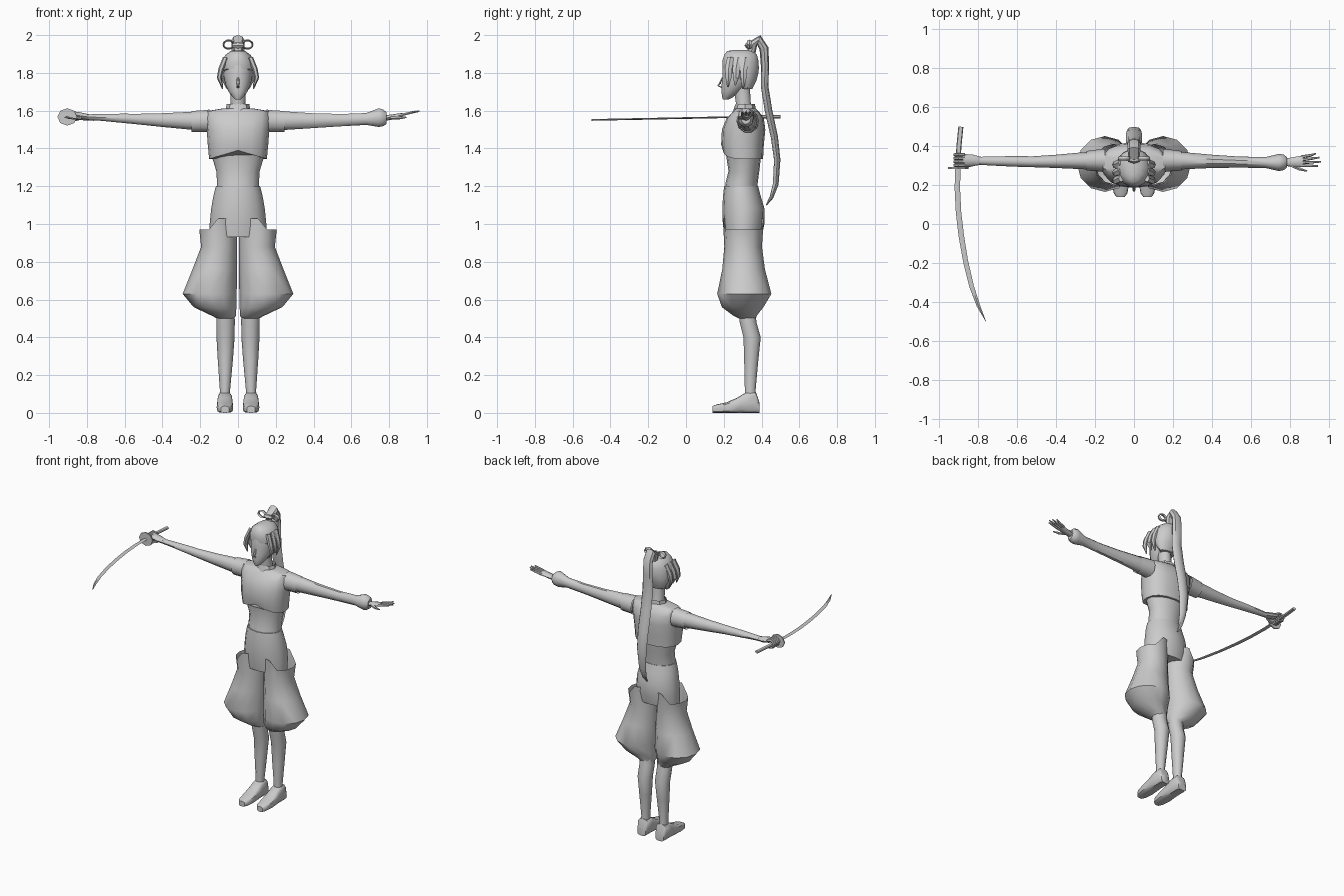
import bpy, bmesh, math
from mathutils import Vector

X, Y, Z = Vector((1, 0, 0)), Vector((0, 1, 0)), Vector((0, 0, 1))


def tube(name, rings, n, side=X, axis=None, mirror=False, caps=True, power=1.0, edit=None):
    """Loft rings (x, y, z, radius_along_side, other_radius) along a fixed axis or the path."""
    bm = bmesh.new()
    pts = [Vector(r[:3]) for r in rings]
    loops = []
    for i, r in enumerate(rings):
        t = axis or (pts[min(i + 1, len(pts) - 1)] - pts[max(i - 1, 0)]).normalized()
        v = t.cross(side).normalized()
        u = v.cross(t)
        loop = []
        for k in range(n):
            a = 2 * math.pi * k / n
            c, s = [math.copysign(abs(f) ** power, f) for f in (math.cos(a), math.sin(a))]
            loop.append(bm.verts.new(pts[i] + u * r[3] * c + v * r[4] * s))
        loops.append(loop)
    for a, b in zip(loops, loops[1:]):
        for k in range(n):
            bm.faces.new((a[k], a[(k + 1) % n], b[(k + 1) % n], b[k]))
    if caps:
        bm.faces.new(loops[0])
        bm.faces.new(loops[-1])
    if edit:
        for vert in bm.verts:
            edit(vert.co)
    bmesh.ops.recalc_face_normals(bm, faces=bm.faces)
    me = bpy.data.meshes.new(name)
    bm.to_mesh(me)
    bm.free()
    ob = bpy.data.objects.new(name, me)
    bpy.context.collection.objects.link(ob)
    bpy.ops.object.select_all(action='DESELECT')
    ob.select_set(True)
    bpy.context.view_layer.objects.active = ob
    bpy.ops.object.shade_smooth_by_angle(angle=math.radians(40))
    if mirror:
        ob.modifiers.new("mirror", 'MIRROR')
    return ob


def stack(name, rows, n, cx=0.0, **kw):
    """Vertical loft from rows (z, half_width, y_front, y_back) with optional x centre."""
    rings = [(r[4] if len(r) > 4 else cx, (r[2] + r[3]) / 2, r[0], r[1], (r[3] - r[2]) / 2) for r in rows]
    return tube(name, rings, n, X, Z, **kw)


# Torso: bare waist, cropped top with arched hem, collar, neck
stack("waist", [(1.17, .112, .205, .378), (1.22, .111, .21, .38), (1.28, .115, .225, .388),
                (1.38, .145, .21, .4)], 16)


def arch_hem(co):
    if abs(co.z - 1.345) < .001 and co.y < .28:
        co.z += .045 * max(0, 1 - abs(co.x) / .15)


stack("cropped_top", [(1.345, .153, .195, .408), (1.42, .16, .186, .412), (1.5, .166, .19, .42),
                      (1.56, .172, .215, .412), (1.597, .168, .25, .385), (1.612, .08, .262, .37)],
      16, power=.85, edit=arch_hem)
stack("collar", [(1.575, .072, .245, .375), (1.6, .066, .25, .37), (1.635, .06, .262, .365)], 8, caps=False)
stack("neck", [(1.58, .05, .265, .36), (1.64, .04, .262, .345), (1.73, .042, .25, .34)], 10)

# Head: face, nose, hair cap, side locks
stack("face", [(1.658, .014, .196, .225), (1.672, .028, .19, .25), (1.7, .05, .187, .29), (1.74, .067, .187, .33),
               (1.79, .077, .192, .36), (1.85, .078, .192, .37), (1.89, .06, .21, .35)], 14)
tube("nose", [(0, .192, 1.775, .006, .004), (0, .18, 1.745, .009, .006), (0, .169, 1.733, .005, .004),
              (0, .19, 1.722, .008, .003)], 6, X)
stack("hair_cap", [(1.715, .06, .3, .352), (1.76, .085, .27, .375), (1.8, .09, .23, .385), (1.82, .092, .194, .388),
                   (1.86, .088, .189, .387), (1.895, .067, .2, .378), (1.915, .04, .215, .36),
                   (1.922, .012, .25, .33)], 14)
for i, (y, low) in enumerate([(.225, 1.725), (.265, 1.735), (.305, 1.715)]):
    tube(f"side_lock_{i}", [(.066, y + .01, 1.88, .014, .02), (.09, y, 1.82, .014, .022),
                            (.1, y, 1.775, .012, .018), (.082, y - .004, low, .003, .004)], 6, X, mirror=True)

# Ponytail with ribbon loops
tail = [(.345, 1.9, .025, .022), (.352, 1.95, .03, .026), (.385, 1.974, .034, .027), (.413, 1.93, .034, .024),
        (.418, 1.84, .036, .022), (.416, 1.73, .04, .02), (.437, 1.6, .04, .02), (.468, 1.46, .04, .019),
        (.483, 1.34, .036, .017), (.475, 1.21, .026, .015), (.452, 1.14, .016, .01), (.425, 1.1, .004, .003)]
tube("ponytail", [(0, y, z, w, t) for y, z, w, t in tail], 8, X)
loop = [(.05 + .028 * math.cos(a), .335, 1.95 + .022 * math.sin(a), .012, .005)
        for a in [math.pi * k / 5 for k in range(11)]]
tube("ribbon_loop", loop, 4, Y, mirror=True, caps=False)
tube("ribbon_knot", [(-.03, .335, 1.945, .014, .012), (0, .33, 1.945, .02, .018), (.03, .335, 1.945, .014, .012)],
     6, Y, X)

# Trousers: hip section and ballooning legs open at the side
stack("hips", [(1.2, .117, .202, .382), (1.15, .13, .196, .395), (1.08, .142, .192, .416),
               (1.0, .15, .195, .415), (.93, .15, .205, .4)], 16)


def raise_inner(co):
    if co.z > .965 and co.x < .13:
        co.z += .06
    co.x = max(co.x, .003)


stack("trouser_leg", [(.97, .1, .195, .412, .105), (.88, .095, .203, .402, .1), (.76, .118, .192, .418, .123),
                      (.63, .143, .165, .452, .15), (.56, .113, .19, .41, .122), (.515, .065, .25, .375, .075),
                      (.5, .045, .28, .37, .066)], 12, mirror=True, caps=False, edit=raise_inner)

# Lower legs and shoes
stack("lower_leg", [(.56, .048, .275, .37, .066), (.48, .049, .282, .375, .066), (.4, .048, .302, .398, .066),
                    (.28, .04, .306, .385, .067), (.12, .027, .31, .37, .069), (.06, .03, .31, .375, .069)],
      10, mirror=True)
tube("shoe", [(.069, .388, .028, .032, .028), (.069, .37, .055, .04, .055), (.069, .315, .054, .04, .054),
              (.069, .27, .04, .043, .04), (.069, .215, .028, .044, .028), (.069, .16, .022, .036, .022),
              (.069, .14, .018, .022, .018)], 12, X, Y, mirror=True, power=.6)

# Arms: short caps on both shoulders, sleeve with cuff on one side, bare arm on the other
tube("shoulder_cap", [(.15, .327, 1.545, .06, .064), (.185, .327, 1.545, .056, .06), (.245, .325, 1.543, .05, .058)],
     10, Y, X, mirror=True, caps=False)
tube("left_sleeve", [(.15, .325, 1.545, .05, .055), (.27, .325, 1.547, .043, .05), (.4, .322, 1.547, .034, .041),
                     (.55, .318, 1.55, .028, .034), (.68, .316, 1.556, .029, .033), (.745, .316, 1.563, .044, .052),
                     (.77, .317, 1.562, .04, .046), (.787, .317, 1.56, .026, .032)], 10, Y, X)
tube("right_arm", [(-.15, .325, 1.545, .05, .054), (-.27, .325, 1.547, .043, .048), (-.4, .322, 1.55, .034, .038),
                   (-.52, .32, 1.555, .028, .03), (-.62, .322, 1.56, .027, .025), (-.74, .324, 1.565, .023, .018),
                   (-.8, .325, 1.566, .02, .015)], 10, Y, X)

# Open hand
tube("left_palm", [(.775, .318, 1.56, .018, .014), (.82, .318, 1.567, .026, .014), (.87, .322, 1.577, .03, .011)],
     8, Y, X)
for i, (y0, y1, x1) in enumerate([(.345, .362, .935), (.33, .342, .953), (.315, .32, .96), (.3, .298, .945)]):
    tube(f"left_finger_{i}", [(.86, y0, 1.576, .008, .008), (.91, (y0 + y1) / 2, 1.588, .007, .007),
                              (x1, y1, 1.597, .004, .004)], 6, Y)
tube("left_thumb", [(.81, .302, 1.565, .011, .01), (.85, .283, 1.562, .009, .009), (.89, .272, 1.565, .004, .004)], 6, Z)

# Gripping hand
tube("right_palm", [(-.785, .325, 1.566, .02, .014), (-.83, .327, 1.572, .03, .018), (-.88, .328, 1.582, .032, .016)],
     8, Y, X)
for i in range(4):
    y = .302 + .018 * i
    path = [(-.87, 1.588), (-.9, 1.595), (-.922, 1.575), (-.912, 1.55), (-.882, 1.543)]
    tube(f"right_finger_{i}", [(x, y, z, .0085, .008) for x, z in path], 6, Y)
tube("right_thumb", [(-.83, .305, 1.562, .01, .01), (-.87, .295, 1.552, .009, .009), (-.91, .298, 1.553, .006, .006)], 6, Z)

# Curved sword with guard
tube("sword_handle", [(-.89, .5, 1.567, .013, .009), (-.9, .4, 1.567, .013, .009), (-.906, .285, 1.567, .013, .009)],
     8, X)
tube("sword_guard", [(-.904, .292, 1.567, .052, .046), (-.904, .284, 1.567, .052, .046)], 8, X, Y)
blade = [(-.906, .285, .014), (-.908, .18, .014), (-.902, .06, .014), (-.888, -.06, .014), (-.866, -.19, .013),
         (-.835, -.32, .012), (-.8, -.42, .009), (-.762, -.5, .001)]
tube("sword_blade", [(x, y, 1.561 + .02 * y, w, .0045) for x, y, w in blade], 4, X)
